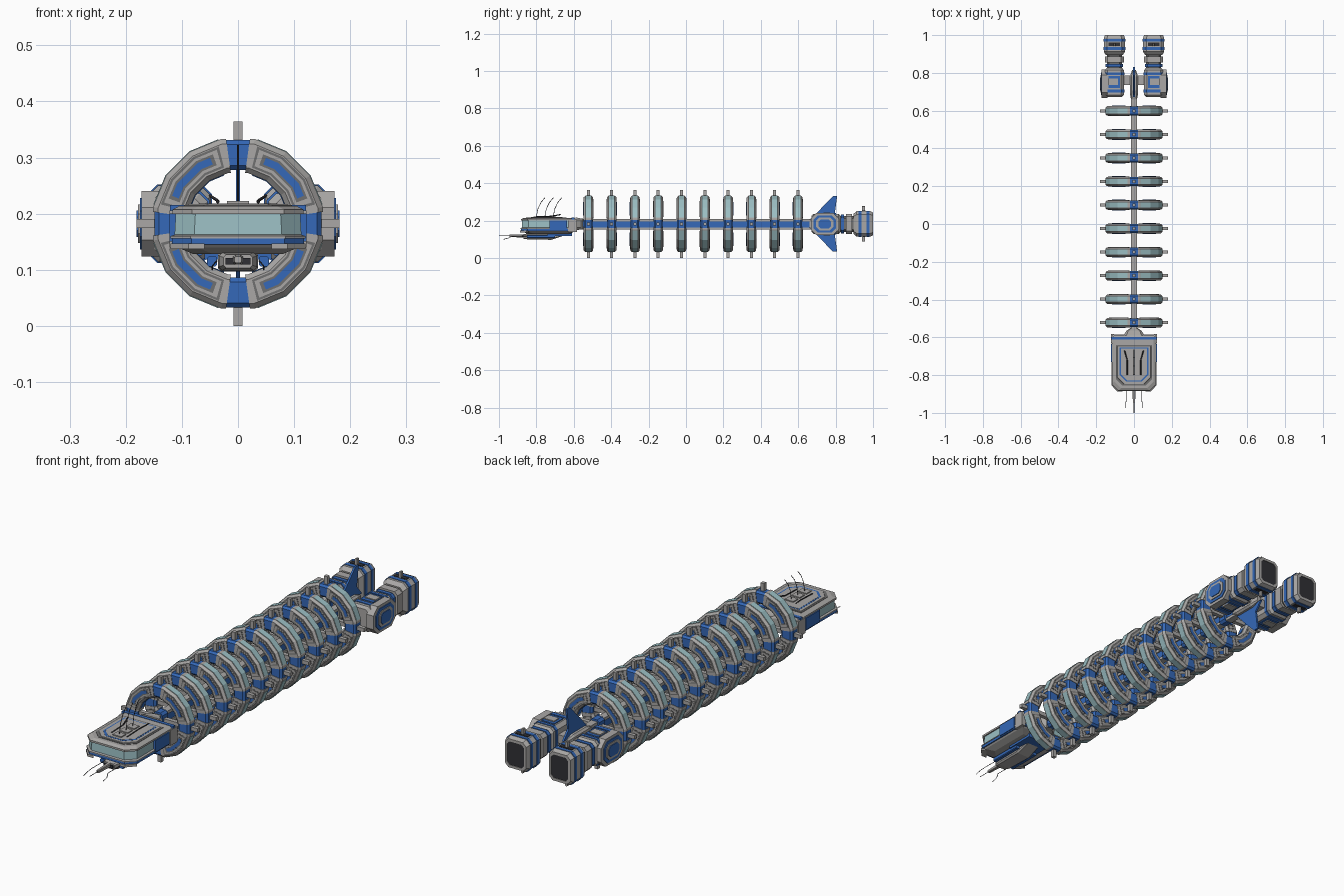
import bpy, bmesh
from math import sin, cos, radians

if "Cube" in bpy.data.objects:
    bpy.data.objects.remove(bpy.data.objects["Cube"])

CZ = 0.182          # height of the ship's axis
STEP = 0.1245       # ring spacing


def material(name, rgb):
    m = bpy.data.materials.new(name)
    m.diffuse_color = (*rgb, 1)
    m.use_nodes = True
    m.node_tree.nodes["Principled BSDF"].inputs["Base Color"].default_value = m.diffuse_color
    return m


BLUE = material("blue_paint", (0.035, 0.14, 0.48))
GLASS = material("pale_glass", (0.33, 0.52, 0.55))
DARK = material("dark_metal", (0.03, 0.03, 0.035))
TRIM = material("trim_grey", (0.16, 0.16, 0.16))
GREY = material("hull_grey", (0.40, 0.39, 0.38))


def loft(name, shells, mat=GREY, mirror=False, array=False, wrap=False):
    """Skin each shell (a list of point loops) into one flat-faced object."""
    bm = bmesh.new()
    for loops in shells:
        vs = [[bm.verts.new(p) for p in lp] for lp in loops]
        n = len(vs[0])
        pairs = list(zip(vs, vs[1:])) + ([(vs[-1], vs[0])] if wrap else [])
        for a, b in pairs:
            for i in range(n):
                bm.faces.new((a[i], a[(i + 1) % n], b[(i + 1) % n], b[i]))
        if not wrap:
            bm.faces.new(vs[0])
            bm.faces.new(vs[-1])
    bmesh.ops.recalc_face_normals(bm, faces=bm.faces)
    me = bpy.data.meshes.new(name)
    bm.to_mesh(me)
    bm.free()
    me.materials.append(mat)
    ob = bpy.data.objects.new(name, me)
    bpy.context.collection.objects.link(ob)
    if mirror:
        ob.modifiers.new("mirror", 'MIRROR')
    if array:
        m = ob.modifiers.new("array", 'ARRAY')
        m.count = 10
        m.use_relative_offset = False
        m.use_constant_offset = True
        m.constant_offset_displace = (0, STEP, 0)
    return ob


def box_loops(x0, x1, y0, y1, z0, z1):
    return [[(x0, y, z0), (x1, y, z0), (x1, y, z1), (x0, y, z1)] for y in (y0, y1)]


def box(name, *b, mat=GREY, **kw):
    return loft(name, [box_loops(*b)], mat, **kw)


def section(y, cx, hw, hh, ch, cz=CZ):
    """Rectangle with cut corners, standing across the ship."""
    pts = [(hw, hh - ch), (hw - ch, hh), (ch - hw, hh), (-hw, hh - ch),
           (-hw, ch - hh), (ch - hw, -hh), (hw - ch, -hh), (hw, ch - hh)]
    return [(cx + x, y, cz + z) for x, z in pts]


def deck(z, inset, y0=-0.885, y1=-0.585, w=0.12, ch=0.035):
    """Bridge plan outline with cut front corners."""
    w, y0, y1 = w - inset, y0 + inset, y1 - inset
    return [(-w, y1, z), (-w, y0 + ch, z), (ch - w, y0, z),
            (w - ch, y0, z), (w, y0 + ch, z), (w, y1, z)]


def wire(name, pts, r=0.0015):
    cu = bpy.data.curves.new(name, 'CURVE')
    cu.dimensions = '3D'
    cu.bevel_depth = r
    cu.bevel_resolution = 0
    sp = cu.splines.new('POLY')
    sp.points.add(len(pts) - 1)
    for p, co in zip(sp.points, pts):
        p.co = (*co, 1)
    cu.materials.append(DARK)
    bpy.context.collection.objects.link(bpy.data.objects.new(name, cu))


# --- habitat rings: 16-sided, four grey panels between blue joints ---
RY = -0.522


def ring_part(name, profile, a0, a1, mat):
    shells = []
    for q in range(4):
        loops = []
        for a in [a0, *[v for v in (11.25, 33.75, 56.25, 78.75) if a0 < v < a1], a1]:
            d = (a + 11.25) % 22.5 - 11.25
            k = cos(radians(11.25)) / cos(radians(d))
            t = radians(a + 90 * q)
            loops.append([(r * k * cos(t), RY + y, CZ + r * k * sin(t)) for r, y in profile])
        shells.append(loops)
    loft(name, shells, mat, array=True)


def slab(r0, r1, h):
    return [(r0, -h), (r1, -h), (r1, h), (r0, h)]


def bevelled(r0, r1, h, c):
    return [(r0, c - h), (r0 + c, -h), (r1 - c, -h), (r1, c - h),
            (r1, h - c), (r1 - c, h), (r0 + c, h), (r0, h - c)]


ring_part("ring_joint", bevelled(0.098, 0.152, 0.023, 0.008), -9, 9, BLUE)
ring_part("ring_panel", bevelled(0.092, 0.154, 0.025, 0.009), 8, 82, GREY)
ring_part("ring_groove", slab(0.104, 0.143, 0.0255), 14, 76, TRIM)
ring_part("ring_plate", slab(0.108, 0.139, 0.0265), 16, 74, GREY)
ring_part("ring_inset", slab(0.113, 0.134, 0.0270), 20, 70, TRIM)
ring_part("ring_blue_strip", slab(0.117, 0.130, 0.0280), 23, 67, BLUE)
ring_part("ring_window", slab(0.150, 0.1555, 0.014), 13, 77, GLASS)
ring_part("ring_inner_strip", slab(0.0905, 0.095, 0.010), 16, 74, BLUE)

# docking pins, spokes and hub of each ring
s, y0, y1 = 0.008, RY - 0.008, RY + 0.008
loft("ring_pins", [box_loops(-s, s, y0, y1, CZ + 0.145, CZ + 0.182),
                   box_loops(-s, s, y0, y1, CZ - 0.182, CZ - 0.145),
                   box_loops(0.145, 0.181, y0, y1, CZ - s, CZ + s),
                   box_loops(-0.181, -0.145, y0, y1, CZ - s, CZ + s)], array=True)
box("ring_spoke", -0.1, 0.1, RY - 0.009, RY + 0.009, CZ - 0.009, CZ + 0.009, array=True)
loft("ring_hub", [[section(y, 0, 0.022, 0.034, 0.01) for y in (RY - 0.018, RY + 0.018)]],
     BLUE, array=True)

# --- spine ---
box("spine_core", -0.010, 0.010, -0.6, 0.78, CZ - 0.025, CZ + 0.022, mat=BLUE)
for z in (CZ - 0.026, CZ + 0.018):
    box("spine_rail", -0.015, 0.015, -0.6, 0.70, z - 0.005, z + 0.008)
loft("spine_neck", [[section(-0.59, 0, 0.055, 0.035, 0.015), section(-0.565, 0, 0.04, 0.03, 0.01),
                     section(-0.55, 0, 0.018, 0.03, 0.006)]])

# --- bridge: stacked decks ---
loft("bridge_keel", [[deck(0.128, 0.04), deck(0.140, 0.012), deck(0.146, 0.006)]])
loft("bridge_bumper", [[deck(0.145, 0.002), deck(0.156, 0.002)]], BLUE)
loft("bridge_ledge", [[deck(0.156, 0), deck(0.160, 0), deck(0.164, 0.012)]])
loft("bridge_window", [[deck(0.163, 0.007), deck(0.199, 0.009)]], GLASS)
loft("bridge_roof", [[deck(0.199, 0.003), deck(0.207, 0.003), deck(0.214, 0.016)]])
loft("roof_groove", [[deck(0.213, 0, -0.855, -0.64, 0.096), deck(0.2155, 0, -0.855, -0.64, 0.096)]], TRIM)
loft("roof_frame", [[deck(0.213, 0, -0.848, -0.647, 0.09), deck(0.217, 0.002, -0.848, -0.647, 0.09)]])
loft("roof_inset", [[deck(0.213, 0, -0.835, -0.655, 0.076), deck(0.2175, 0, -0.835, -0.655, 0.076)]], BLUE)
loft("roof_plate", [[deck(0.213, 0, -0.828, -0.66, 0.07), deck(0.2182, 0, -0.828, -0.66, 0.07)]])
box("bridge_side_panel", 0.105, 0.122, -0.73, -0.635, 0.15, 0.2, mat=BLUE, mirror=True)
box("bridge_side_plate", 0.105, 0.1225, -0.63, -0.582, 0.14, 0.206, mirror=True)
box("bridge_rear_band", -0.121, 0.121, -0.612, -0.597, 0.142, 0.2155, mat=BLUE)
# grey cheek wedges at the front corners of the bumper
loft("bumper_cheek", [[[(0.06, -0.888, z), (0.088, -0.888, z), (0.12, -0.853, z), (0.1, -0.84, z)]
                       for z in (0.137, 0.147)]], mirror=True)

# roof sensors and aerials
for y in (-0.80, -0.755, -0.71):
    box("roof_sensor", -0.02, 0.02, y - 0.016, y + 0.016, 0.215, 0.2225)
    wire("roof_aerial", [(0, y, 0.22), (0, y + 0.008, 0.262), (0, y + 0.024, 0.296), (0, y + 0.046, 0.322)])
for sx in (-1, 1):
    wire("roof_rail", [(sx * 0.036, -0.80, 0.22), (sx * 0.036, -0.72, 0.223), (sx * 0.05, -0.67, 0.232)], 0.003)
    wire("nose_aerial", [(sx * 0.038, -0.84, 0.115), (sx * 0.038, -0.93, 0.116),
                         (sx * 0.046, -0.95, 0.106), (sx * 0.046, -0.975, 0.10)])
wire("nose_probe", [(0, -0.93, 0.118), (0, -1.0, 0.118)])

# --- chin pod with forward sensors ---
loft("chin_pod", [[section(-0.87, 0, 0.026, 0.012, 0.005, 0.115), section(-0.845, 0, 0.034, 0.016, 0.006, 0.115),
                   section(-0.72, 0, 0.036, 0.018, 0.006, 0.115), section(-0.65, 0, 0.03, 0.010, 0.004, 0.13)]])
box("chin_lens", -0.022, 0.022, -0.876, -0.86, 0.109, 0.121, mat=DARK)
loft("chin_gun", [[section(-0.945, 0, 0.006, 0.006, 0.002, 0.118), section(-0.86, 0, 0.009, 0.009, 0.003, 0.118)]])
loft("chin_thruster", [[section(y, 0.046, 0.009, 0.009, 0.003, 0.115) for y in (-0.85, -0.70)]],
     BLUE, mirror=True)
box("keel_block", -0.06, 0.06, -0.74, -0.61, 0.118, 0.14, mat=BLUE)

# --- tail: fins and engine bracket ---
for name, f in (("upper_fin", 1), ("lower_fin", -1)):
    side = [(0.665, 0.02), (0.705, 0.065), (0.785, 0.148), (0.808, 0.148), (0.796, 0.06), (0.83, 0.02)]
    loft(name, [[[(x, y, CZ + f * z) for y, z in side] for x in (-0.004, 0.004)]], BLUE)
loft("tail_block", [[section(0.66, 0, 0.016, 0.026, 0.006), section(0.69, 0, 0.022, 0.034, 0.008),
                     section(0.78, 0, 0.022, 0.034, 0.008), section(0.815, 0, 0.01, 0.02, 0.004)]])
box("engine_bracket", -0.06, 0.06, 0.735, 0.785, CZ - 0.018, CZ + 0.018)

# --- twin engines ---
EX = 0.104


def engine(name, rows, mat=GREY, cx=EX):
    loft(name, [[section(y, cx, hw, hh, ch) for y, hw, hh, ch in rows]], mat, mirror=True)


engine("engine_front", [(0.672, 0.040, 0.044, 0.012), (0.682, 0.050, 0.054, 0.014), (0.815, 0.050, 0.054, 0.014),
                        (0.825, 0.042, 0.046, 0.012)])
engine("engine_front_band", [(0.695, 0.053, 0.057, 0.015), (0.712, 0.053, 0.057, 0.015)], BLUE)
engine("engine_rear_band", [(0.79, 0.053, 0.057, 0.015), (0.803, 0.053, 0.057, 0.015)], BLUE)
box("engine_top_panel", EX - 0.03, EX + 0.03, 0.72, 0.783, CZ - 0.058, CZ + 0.058, mat=BLUE, mirror=True)
box("engine_top_plate", EX - 0.02, EX + 0.03, 0.735, 0.77, CZ - 0.062, CZ + 0.062, mirror=True)
engine("engine_neck", [(0.82, 0.040, 0.042, 0.012), (0.91, 0.040, 0.042, 0.012)], TRIM)
engine("neck_rib_front", [(0.830, 0.047, 0.050, 0.014), (0.846, 0.047, 0.050, 0.014)], BLUE)
engine("neck_rib_rear", [(0.855, 0.050, 0.053, 0.014), (0.888, 0.050, 0.053, 0.014)])
# nozzle housing is open at the back, with a dark recess
engine("nozzle_housing", [(0.896, 0.046, 0.054, 0.014), (0.912, 0.056, 0.068, 0.018), (0.985, 0.056, 0.068, 0.018),
                          (1.0, 0.050, 0.061, 0.016), (1.0, 0.040, 0.050, 0.012), (0.93, 0.034, 0.044, 0.010)])
engine("nozzle_band", [(0.922, 0.058, 0.070, 0.018), (0.938, 0.058, 0.070, 0.018)], BLUE)
engine("nozzle_rear_band", [(0.966, 0.058, 0.070, 0.018), (0.980, 0.058, 0.070, 0.018)], BLUE)
loft("nozzle_lining", [[section(y, EX, w, h, 0.011) for y, w, h in
                        ((0.998, 0.0395, 0.0495), (0.998, 0.037, 0.047), (0.935, 0.033, 0.043))]], DARK, mirror=True)
box("nozzle_vent", EX - 0.03, EX + 0.03, 0.943, 0.961, CZ - 0.071, CZ + 0.071, mat=DARK, mirror=True)
for f in (-1, 1):
    loft("nozzle_pin", [[section(y, EX, 0.005, 0.013, 0.002, CZ + f * 0.082) for y in (0.942, 0.956)]], mirror=True)

# octagonal side hubs, stacked outward
for name, x0, x1, ry, rz, mat in (("side_hub", 0.14, 0.172, 0.075, 0.058, GREY), ("side_hub_groove", 0.17, 0.175, 0.060, 0.046, BLUE),
                                  ("side_hub_plate", 0.17, 0.178, 0.046, 0.034, GREY), ("side_hub_core", 0.17, 0.181, 0.034, 0.024, BLUE)):
    loft(name, [[[(x, 0.742 + py, pz) for py, _, pz in section(0, 0, ry, rz, rz * 0.5)] for x in (x0, x1)]],
         mat, mirror=True)
